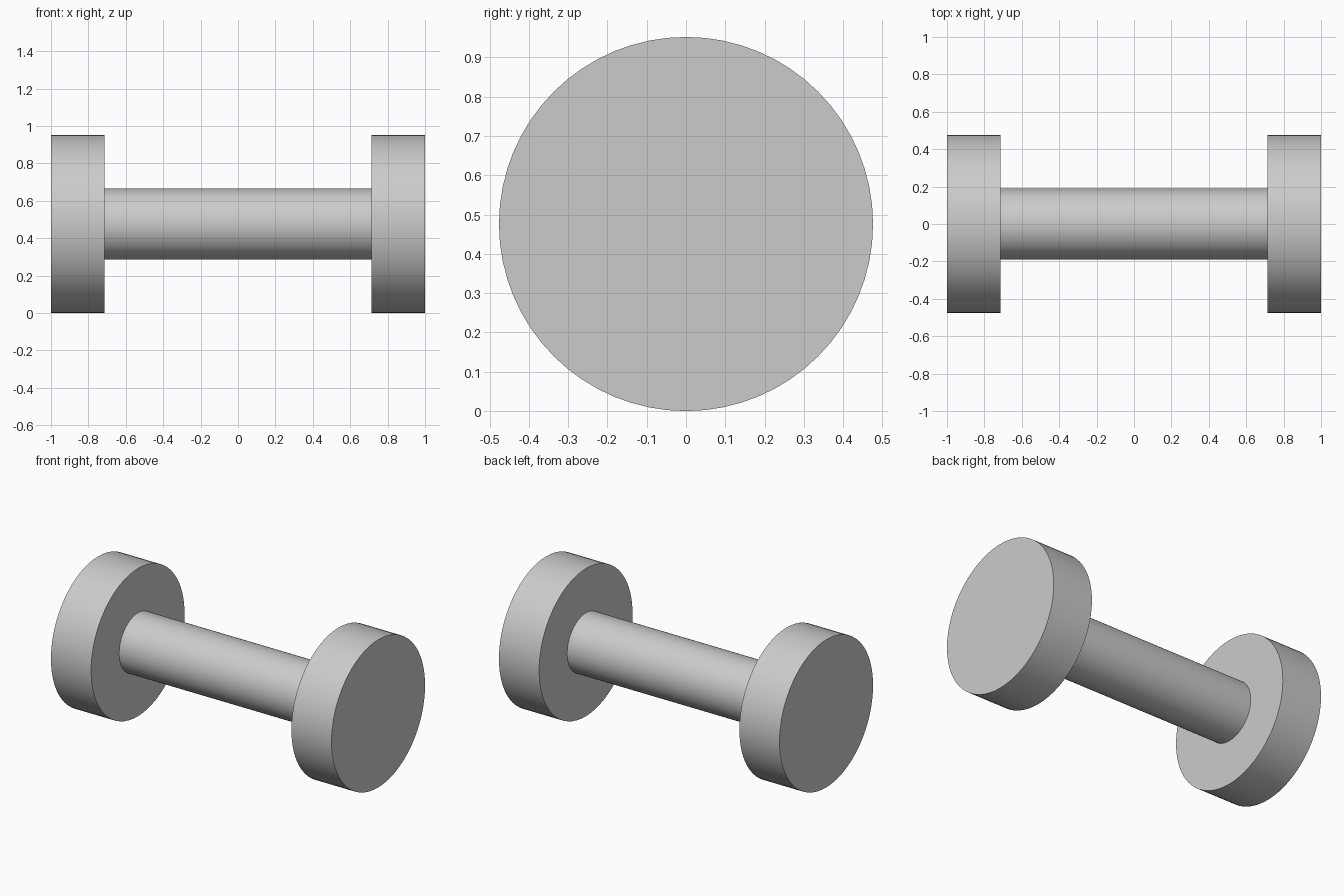
import bpy
import math

cube = bpy.data.objects.get("Cube")
if cube:
    bpy.data.objects.remove(cube, do_unlink=True)

HALF_LENGTH = 1.0
DISC_WIDTH = 0.286
DISC_RADIUS = 0.476
SHAFT_RADIUS = 0.19

grey = bpy.data.materials.new("light_grey")
grey.use_nodes = True
colour = (0.6, 0.6, 0.6, 1)
grey.diffuse_color = colour
grey.node_tree.nodes["Principled BSDF"].inputs["Base Color"].default_value = colour


def x_cylinder(name, radius, length, x):
    """Cylinder lying along x, centred on the common axis."""
    bpy.ops.mesh.primitive_cylinder_add(
        vertices=64, radius=radius, depth=length,
        location=(x, 0, DISC_RADIUS), rotation=(0, math.pi / 2, 0))
    obj = bpy.context.object
    obj.name = name
    obj.data.materials.append(grey)
    bpy.ops.object.transform_apply(location=False, rotation=True, scale=False)
    bpy.ops.object.shade_smooth_by_angle(angle=math.radians(30))
    return obj


# End discs
for side, sign in (("left", 1), ("right", -1)):
    x_cylinder(side + "_end_disc", DISC_RADIUS, DISC_WIDTH,
               sign * (HALF_LENGTH - DISC_WIDTH / 2))

# Shaft between the discs
x_cylinder("shaft", SHAFT_RADIUS, 2 * (HALF_LENGTH - DISC_WIDTH), 0)
